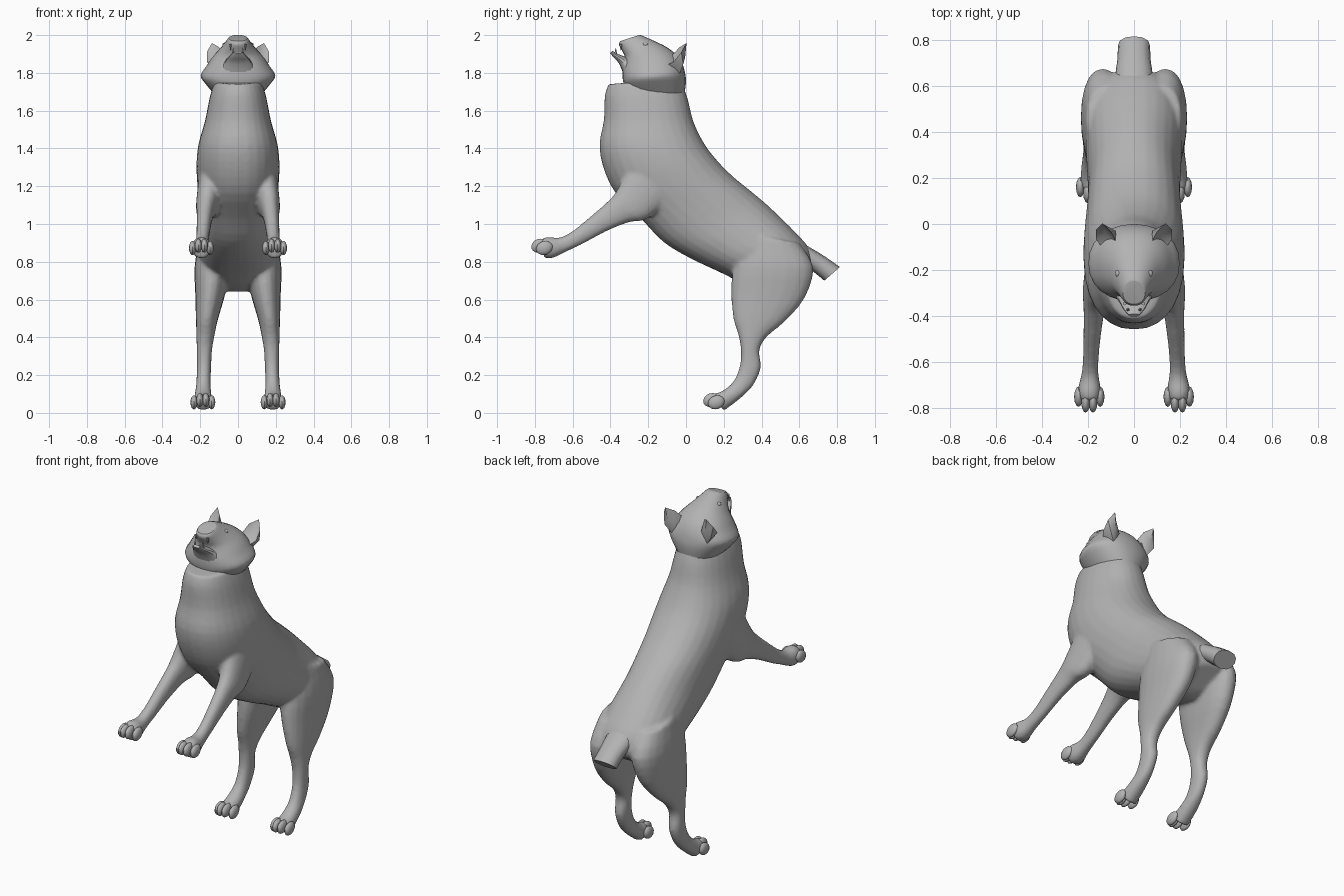
import bpy, bmesh, math
from mathutils import Vector, Matrix

fur = bpy.data.materials.new("grey fur")
fur.diffuse_color = (0.45, 0.45, 0.45, 1)


def catmull(a, b, c, d, t):
    return 0.5 * (2 * b + (c - a) * t + (2 * a - 5 * b + 4 * c - d) * t * t
                  + (3 * b - a - 3 * c + d) * t ** 3)


def loft(bm, rings, x=0.0, sides=20, steps=3, power=0.9, side=1):
    """Skin oval rings given as (y, z, y, z, half width[, centre x]), smoothed along the length."""
    rows = [list(r) + ([x] if len(r) == 5 else []) for r in rings]
    fine = []
    n = len(rows)
    for i in range(n - 1):
        q = [rows[max(i - 1, 0)], rows[i], rows[i + 1], rows[min(i + 2, n - 1)]]
        for s in range(steps):
            fine.append([catmull(*v, s / steps) for v in zip(*q)])
    fine.append(rows[-1])
    loops = []
    for y0, z0, y1, z1, w, cx in fine:
        loop = []
        for k in range(sides):
            a = 2 * math.pi * k / sides
            c, s = math.cos(a), math.sin(a)
            c = math.copysign(abs(c) ** power, c)
            s = math.copysign(abs(s) ** power, s)
            loop.append(bm.verts.new((side * (cx + w * s),
                                      (y0 + y1) / 2 + c * (y0 - y1) / 2,
                                      (z0 + z1) / 2 + c * (z0 - z1) / 2)))
        loops.append(loop)
    for a, b in zip(loops, loops[1:]):
        for k in range(sides):
            j = (k + 1) % sides
            bm.faces.new((a[k], a[j], b[j], b[k]))
    bm.faces.new(loops[0])
    bm.faces.new(loops[-1])


def ball(bm, loc, radii, tilt=0.0):
    m = Matrix.Translation(loc) @ Matrix.Rotation(tilt, 4, 'X') @ Matrix.Diagonal((*radii, 1))
    bmesh.ops.create_uvsphere(bm, u_segments=12, v_segments=8, radius=1, matrix=m)


def finish(bm, name, angle=40):
    bmesh.ops.recalc_face_normals(bm, faces=bm.faces)
    me = bpy.data.meshes.new(name)
    bm.to_mesh(me)
    bm.free()
    ob = bpy.data.objects.new(name, me)
    me.materials.append(fur)
    bpy.context.collection.objects.link(ob)
    bpy.ops.object.select_all(action='DESELECT')
    ob.select_set(True)
    bpy.context.view_layer.objects.active = ob
    bpy.ops.object.shade_smooth_by_angle(angle=math.radians(angle))
    return ob


# Torso and legs, fused into one skin
bm = bmesh.new()
loft(bm, [
    (-0.03, 1.77, -0.41, 1.74, .125),
    (0.01, 1.66, -0.43, 1.68, .15),
    (0.04, 1.54, -0.435, 1.55, .175),
    (0.10, 1.42, -0.458, 1.42, .21),
    (0.17, 1.33, -0.435, 1.29, .22),
    (0.25, 1.25, -0.37, 1.16, .215),
    (0.33, 1.185, -0.24, 1.03, .205),
    (0.42, 1.11, -0.12, 0.905, .2),
    (0.50, 1.035, 0.02, 0.82, .205),
    (0.58, 0.955, 0.20, 0.735, .21),
    (0.65, 0.875, 0.33, 0.67, .19),
    (0.675, 0.80, 0.45, 0.64, .15),
    (0.66, 0.75, 0.52, 0.66, .08)], sides=28)
hind = [
    (0.30, 0.95, 0.60, 0.90, .09, .115),
    (0.25, 0.78, 0.675, 0.77, .095, .135),
    (0.24, 0.63, 0.63, 0.61, .078, .148),
    (0.25, 0.50, 0.525, 0.485, .058, .165),
    (0.275, 0.42, 0.43, 0.405, .048, .172),
    (0.29, 0.34, 0.388, 0.33, .041, .178),
    (0.285, 0.25, 0.397, 0.24, .038, .18),
    (0.25, 0.165, 0.355, 0.145, .038, .183),
    (0.19, 0.115, 0.285, 0.075, .045, .185),
    (0.14, 0.10, 0.20, 0.01, .048, .185)]
fore = [
    (-0.28, 1.36, -0.02, 1.17, .075, .13),
    (-0.365, 1.18, -0.20, 1.03, .06, .162),
    (-0.42, 1.115, -0.30, 1.01, .047, .172),
    (-0.50, 1.045, -0.42, 0.962, .039, .18),
    (-0.60, 0.963, -0.55, 0.893, .034, .187),
    (-0.67, 0.928, -0.635, 0.853, .037, .191),
    (-0.73, 0.932, -0.705, 0.82, .05, .194),
    (-0.77, 0.92, -0.75, 0.82, .045, .194)]
for s in (-1, 1):
    loft(bm, hind, side=s)
    loft(bm, fore, side=s)
body = finish(bm, "body_and_legs")
fuse = body.modifiers.new("fuse", 'REMESH')
fuse.mode = 'VOXEL'
fuse.voxel_size = 0.011
fuse.use_smooth_shade = True
soft = body.modifiers.new("soften", 'SMOOTH')
soft.factor = 0.5
soft.iterations = 5

# Toes: four per paw, outer ones set further back
bm = bmesh.new()
for s in (-1, 1):
    for dx, back in ((-.047, 1), (-.016, 0), (.016, 0), (.047, 1)):
        ball(bm, (s * (.186 + dx), .135 + .025 * back, .068 - .012 * back), (.019, .045, .036), .35)
        ball(bm, (s * (.194 + dx), -.775 + .025 * back, .885 - .012 * back), (.019, .045, .036), .35)
finish(bm, "toes")

# Docked tail with a flat cut end
bm = bmesh.new()
loft(bm, [(0.58, 0.92, 0.55, 0.80, .085), (0.67, 0.868, 0.64, 0.77, .08),
          (0.74, 0.825, 0.69, 0.735, .072), (0.815, 0.772, 0.732, 0.70, .07)], sides=12)
finish(bm, "tail")

# Head tipped upward, with flaring cheeks and a blunt muzzle
bm = bmesh.new()
loft(bm, [
    (-0.01, 1.68, -0.29, 1.68, .12),
    (0.0, 1.75, -0.325, 1.73, .17),
    (-0.005, 1.80, -0.335, 1.77, .198),
    (-0.02, 1.85, -0.335, 1.82, .168),
    (-0.05, 1.895, -0.325, 1.86, .14),
    (-0.10, 1.935, -0.325, 1.89, .108),
    (-0.17, 1.97, -0.34, 1.92, .078),
    (-0.235, 1.998, -0.355, 1.95, .056),
    (-0.25, 2.0, -0.348, 1.968, .048)], sides=24)
finish(bm, "head")

# Lower jaw, reaching past the upper lip
bm = bmesh.new()
loft(bm, [(-0.26, 1.86, -0.32, 1.76, .095), (-0.315, 1.882, -0.352, 1.845, .066),
          (-0.36, 1.90, -0.382, 1.88, .045), (-0.39, 1.917, -0.402, 1.905, .022)], sides=14)
finish(bm, "lower_jaw")

# Fangs and eyes
bm = bmesh.new()
for s in (-1, 1):
    for y, z, x, flip in ((-.345, 1.935, .04, math.pi), (-.372, 1.915, .026, 0)):
        m = Matrix.Translation((s * x, y, z)) @ Matrix.Rotation(flip, 4, 'X')
        bmesh.ops.create_cone(bm, cap_ends=True, segments=6, radius1=.008, radius2=.001,
                              depth=.035, matrix=m)
finish(bm, "fangs")
bm = bmesh.new()
for s in (-1, 1):
    ball(bm, (s * .066, -.215, 1.95), (.016, .016, .012))
finish(bm, "eyes")

# Ears: pointed shells with a hollow facing forward
bm = bmesh.new()
for s in (-1, 1):
    P = lambda x, y, z: bm.verts.new((s * x, y, z))
    tip = P(.138, .003, 1.958)
    rim = [P(.075, -.085, 1.88), P(.098, -.035, 1.935), tip, P(.165, -.025, 1.91),
           P(.165, -.065, 1.86), P(.13, -.115, 1.835)]
    hollow = P(.12, -.045, 1.865)
    back = [P(.08, -.03, 1.86), P(.125, -.005, 1.88), P(.155, -.015, 1.845), P(.115, -.035, 1.79)]
    for a, b in zip(rim, rim[1:] + rim[:1]):
        bm.faces.new((a, b, hollow))
    r0, r1, t, r3, r4, r5 = rim
    b0, b1, b2, b3 = back
    for f in ((r0, b0, r1), (r1, b0, b1), (r1, b1, t), (t, b1, r3), (r3, b1, b2),
              (r3, b2, r4), (r4, b2, b3), (r4, b3, r5), (r5, b3, b0), (r5, b0, r0),
              (b0, b3, b1), (b1, b3, b2)):
        bm.faces.new(f)
finish(bm, "ears", 50)
